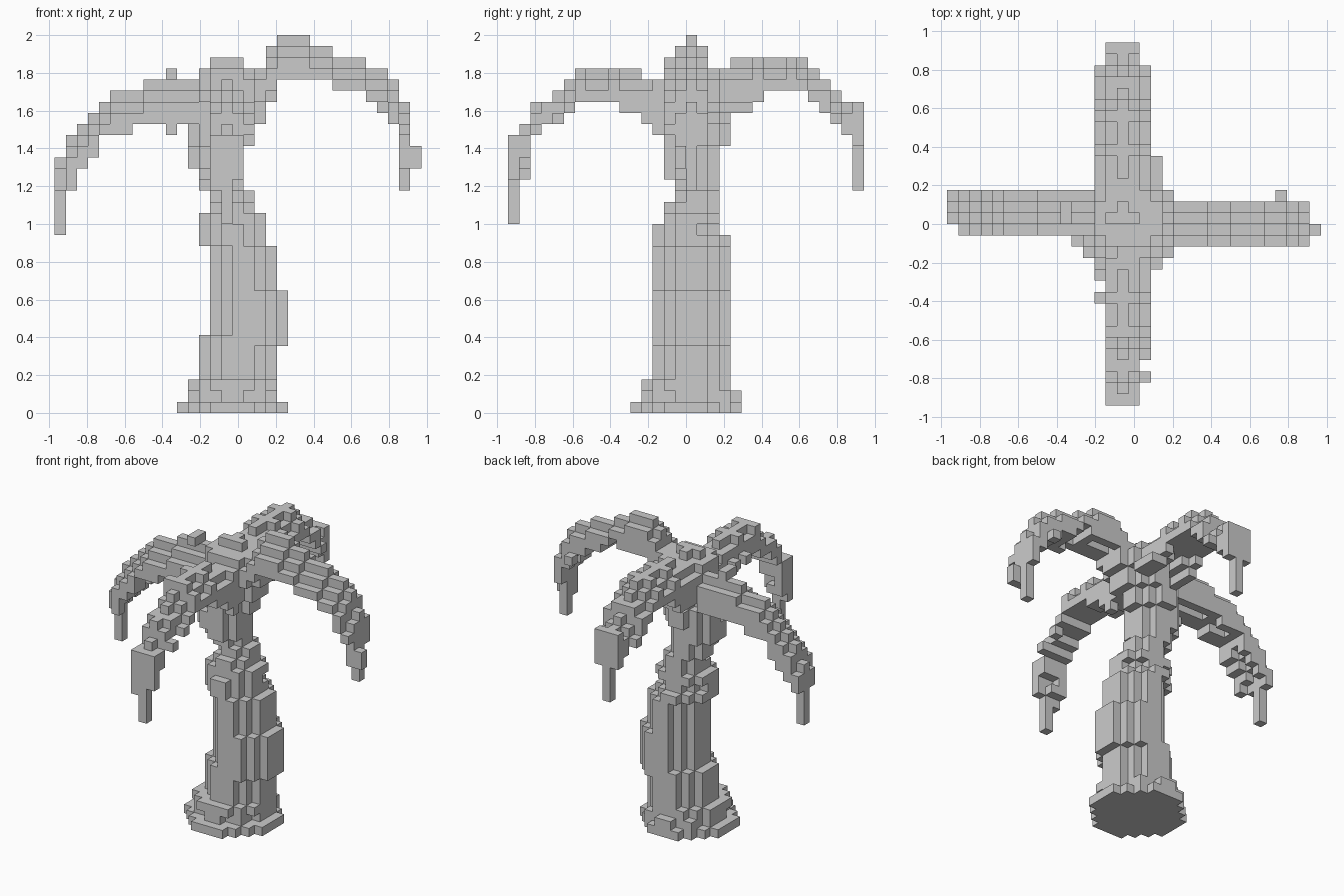
import bpy
import bmesh
from mathutils import Vector

if "Cube" in bpy.data.objects:
    bpy.data.objects.remove(bpy.data.objects["Cube"])

UNIT = 2 / 34                                  # edge of one block
ORIGIN = Vector((-16.5, -16, 0)) * UNIT
SIDES = [(1, 0, 0), (-1, 0, 0), (0, 1, 0), (0, -1, 0), (0, 0, 1), (0, 0, -1)]

grey = bpy.data.materials.new("plain grey")
grey.use_nodes = True
COLOUR = (0.6, 0.6, 0.6, 1)
grey.diffuse_color = COLOUR
grey.node_tree.nodes["Principled BSDF"].inputs["Base Color"].default_value = COLOUR


def oval_layers(layers):
    """Stack of block ovals: bottom, top, then the x and y limits."""
    cells = set()
    for low, high, x0, x1, y0, y1 in layers:
        for x in range(x0, x1):
            for y in range(y0, y1):
                dx = (2 * x + 1 - x0 - x1) / (x1 - x0)
                dy = (2 * y + 1 - y0 - y1) / (y1 - y0)
                if dx * dx + dy * dy < 0.92:
                    cells.update((x, y, z) for z in range(low, high))
    return cells


def frond(axis, tip, step, ridge, offsets, narrow, broad, bottoms, tops):
    """Arched leaf, walked from the hanging tip to the crown."""
    cells = set()
    for n, (bottom, top) in enumerate(zip(bottoms, tops)):
        along = tip + n * step
        flat = 1 if broad and n % 3 == 0 else 0
        for w in offsets:
            if n < narrow and abs(w) > 1:
                continue
            peak = top - max(0, abs(w) - flat)
            if top - bottom > 5:               # hanging tip narrows downward
                low = min(bottom + 4 * abs(w), peak - 1)
            else:
                low = min(max(bottom, peak - 3), peak - 1)
            for z in range(low, peak):
                cells.add((along, ridge + w, z) if axis == "x" else (ridge + w, along, z))
    return cells


def build(name, cells, solid):
    """Skin the blocks, leaving out faces buried in neighbours."""
    bm = bmesh.new()
    verts = {}
    for cell in sorted(cells):
        for side in SIDES:
            if tuple(a + b for a, b in zip(cell, side)) in solid:
                continue
            normal = Vector(side)
            u = Vector((side[1], side[2], side[0]))
            v = normal.cross(u)
            centre = Vector(cell) + Vector((0.5, 0.5, 0.5)) + normal / 2
            loop = []
            for a, b in ((-1, -1), (1, -1), (1, 1), (-1, 1)):
                p = centre + (u * a + v * b) / 2
                key = tuple(round(c) for c in p)
                if key not in verts:
                    verts[key] = bm.verts.new(ORIGIN + Vector(key) * UNIT)
                loop.append(verts[key])
            bm.faces.new(loop)
    mesh = bpy.data.meshes.new(name)
    bm.to_mesh(mesh)
    bm.free()
    mesh.materials.append(grey)
    bpy.context.collection.objects.link(bpy.data.objects.new(name, mesh))


parts = {}

# Leaning trunk with a flared foot
parts["trunk"] = oval_layers([
    (0, 1, 11, 21, 11, 21), (1, 2, 12, 20, 12, 21), (2, 3, 12, 20, 12, 20),
    (3, 6, 13, 20, 13, 20), (6, 7, 13, 21, 13, 20), (7, 11, 14, 21, 13, 20),
    (11, 15, 14, 20, 13, 20), (15, 16, 13, 19, 13, 20), (16, 17, 13, 19, 13, 19),
    (17, 18, 13, 19, 14, 19), (18, 19, 14, 18, 14, 19), (19, 20, 14, 18, 15, 19),
    (20, 22, 13, 17, 15, 19)])

# Crown where the leaves meet
parts["crown"] = oval_layers([
    (21, 22, 13, 17, 14, 19), (22, 24, 12, 17, 14, 19), (24, 26, 12, 18, 14, 20),
    (26, 27, 13, 19, 13, 20), (27, 28, 13, 19, 13, 20), (28, 30, 13, 20, 13, 20),
    (30, 31, 13, 19, 14, 19)])

# Four drooping leaves
parts["left_frond"] = frond(
    "x", 31, -1, 16, range(-2, 2), 0, False,
    [20, 26, 28, 28, 29, 29, 30, 31, 30, 30, 30, 30, 29, 28],
    [28, 30, 31, 31, 32, 32, 32, 33, 33, 34, 34, 34, 33, 31])
parts["right_frond"] = frond(
    "x", 0, 1, 17, range(-2, 2), 1, False,
    [16, 20, 22, 23, 25, 25, 25, 26, 26, 26, 26, 26, 26, 27, 27],
    [23, 25, 26, 27, 28, 29, 29, 29, 30, 30, 30, 30, 30, 31, 31])
parts["front_frond"] = frond(
    "y", 0, 1, 15, range(-1, 3), 4, True,
    [17, 23, 25, 26, 27, 27, 28, 28, 28, 28, 27, 27, 26, 25],
    [25, 26, 28, 28, 29, 30, 31, 31, 31, 31, 31, 31, 30, 30])
parts["back_frond"] = frond(
    "y", 31, -1, 15, range(-2, 3), 2, True,
    [20, 25, 26, 27, 28, 29, 29, 29, 29, 27, 27, 27, 27, 27, 28, 28],
    [28, 28, 29, 30, 31, 32, 32, 32, 32, 32, 32, 32, 31, 31, 32, 32])

# Loose blocks on the leaf edges
parts["left_frond"] |= {(32, 15, 22), (32, 15, 23), (31, 15, 22), (31, 15, 23),
                        (31, 14, 25), (29, 18, 27)}
parts["right_frond"] |= {(10, 16, 30), (10, 17, 30), (10, 15, 25), (10, 15, 26)}
parts["front_frond"] |= {(14, 0, 20), (14, 1, 21), (15, 1, 21), (14, 1, 22), (17, 2, 25),
                         (13, 9, 28), (13, 11, 28)}
parts["back_frond"] |= {(18, 20, 27), (18, 21, 27), (18, 19, 27)}

solid = set().union(*parts.values())
for part, blocks in parts.items():
    build(part, blocks, solid)
